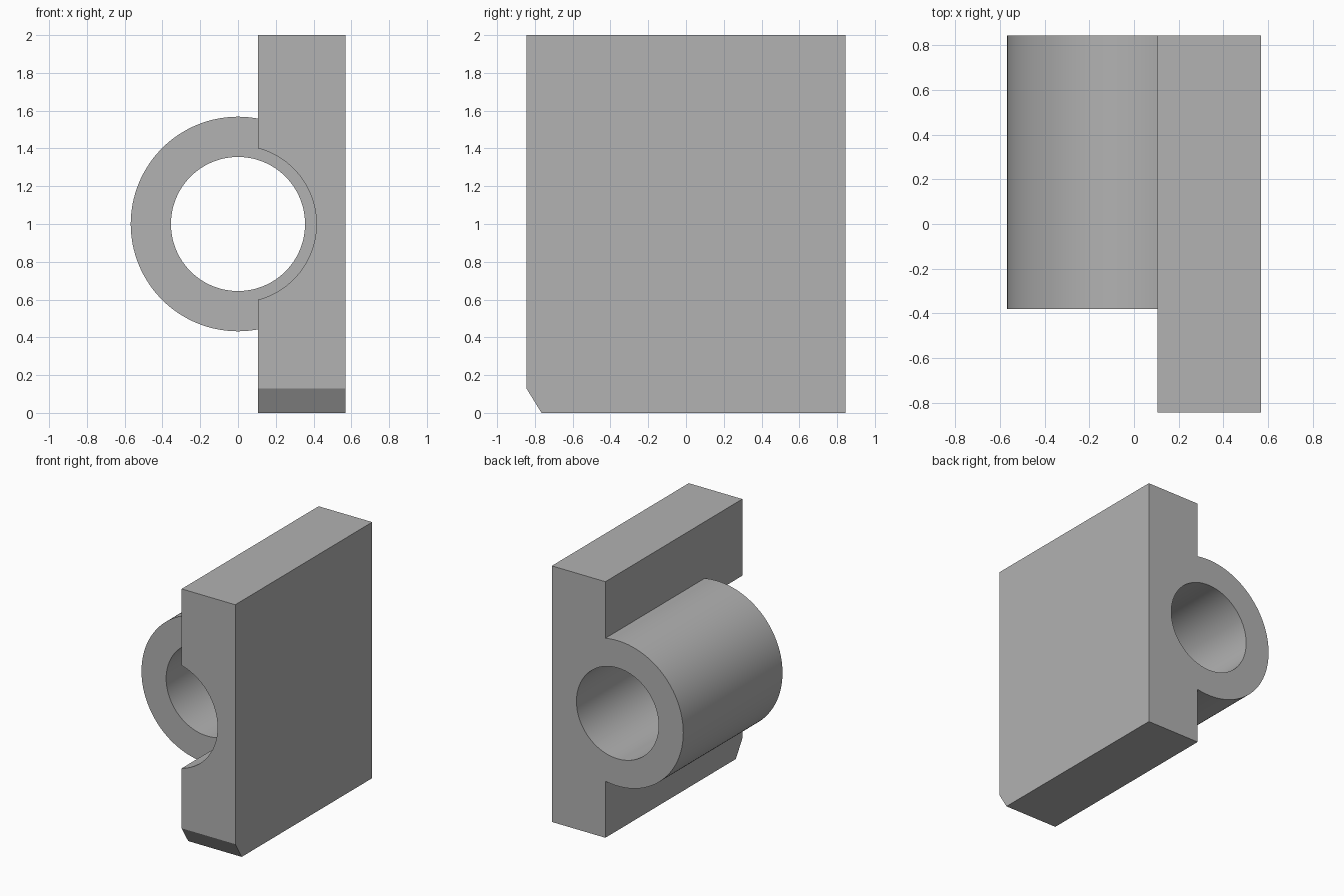
import bpy, bmesh, math

if "Cube" in bpy.data.objects:
    bpy.data.objects.remove(bpy.data.objects["Cube"])

Y0, Y1, STEP = -0.845, 0.845, -0.38     # front, back, front end of the sleeve
X0, X1 = 0.105, 0.568                   # plate thickness
R_OUT, R_BORE, R_RELIEF = 0.568, 0.355, 0.415

grey = bpy.data.materials.new("plain_grey")
grey.diffuse_color = (0.445, 0.445, 0.445, 1)
grey.use_nodes = True
grey.node_tree.nodes["Principled BSDF"].inputs["Base Color"].default_value = grey.diffuse_color


def prism(name, points, offset):
    """Extrude a closed outline of 3D points along an offset vector."""
    bm = bmesh.new()
    face = bm.faces.new([bm.verts.new(p) for p in points])
    ext = bmesh.ops.extrude_face_region(bm, geom=[face])
    moved = [v for v in ext["geom"] if isinstance(v, bmesh.types.BMVert)]
    bmesh.ops.translate(bm, verts=moved, vec=offset)
    bmesh.ops.recalc_face_normals(bm, faces=bm.faces)
    mesh = bpy.data.meshes.new(name)
    bm.to_mesh(mesh)
    bm.free()
    mesh.materials.append(grey)
    obj = bpy.data.objects.new(name, mesh)
    bpy.context.collection.objects.link(obj)
    return obj


def arc(radius, start, end, count, y):
    """Points of an arc around the sleeve axis."""
    angles = [start + (end - start) * i / count for i in range(count + 1)]
    return [(radius * math.cos(a), y, 1 + radius * math.sin(a)) for a in angles]


def boolean(target, other, operation):
    mod = target.modifiers.new(operation.lower(), "BOOLEAN")
    mod.operation, mod.object, mod.solver = operation, other, "EXACT"
    bpy.context.view_layer.objects.active = target
    bpy.ops.object.modifier_apply(modifier=mod.name)
    bpy.data.objects.remove(other)


# Upright plate with its bottom front edge cut off
side = [(Y0, 0.13), (-0.765, 0), (Y1, 0), (Y1, 2), (Y0, 2)]
bracket = prism("hinge_bracket", [(X0, y, z) for y, z in side], (X1 - X0, 0, 0))

# Round sleeve, ending inside the plate
a = math.acos(0.2 / R_OUT)
sleeve = prism("sleeve", arc(R_OUT, a, 2 * math.pi - a, 96, STEP), (0, Y1 - STEP, 0))
boolean(bracket, sleeve, "UNION")

# Through bore, and the wider relief in the plate ahead of the sleeve
bore = prism("bore_cutter", arc(R_BORE, 0, 2 * math.pi, 96, -1)[:-1], (0, 2, 0))
boolean(bracket, bore, "DIFFERENCE")
relief = prism("relief_cutter", arc(R_RELIEF, 0, 2 * math.pi, 96, -1)[:-1], (0, STEP + 1, 0))
boolean(bracket, relief, "DIFFERENCE")

# Smooth round walls, sharp edges
bpy.ops.object.select_all(action="DESELECT")
bracket.select_set(True)
bpy.context.view_layer.objects.active = bracket
bpy.ops.object.shade_smooth_by_angle(angle=math.radians(30))
